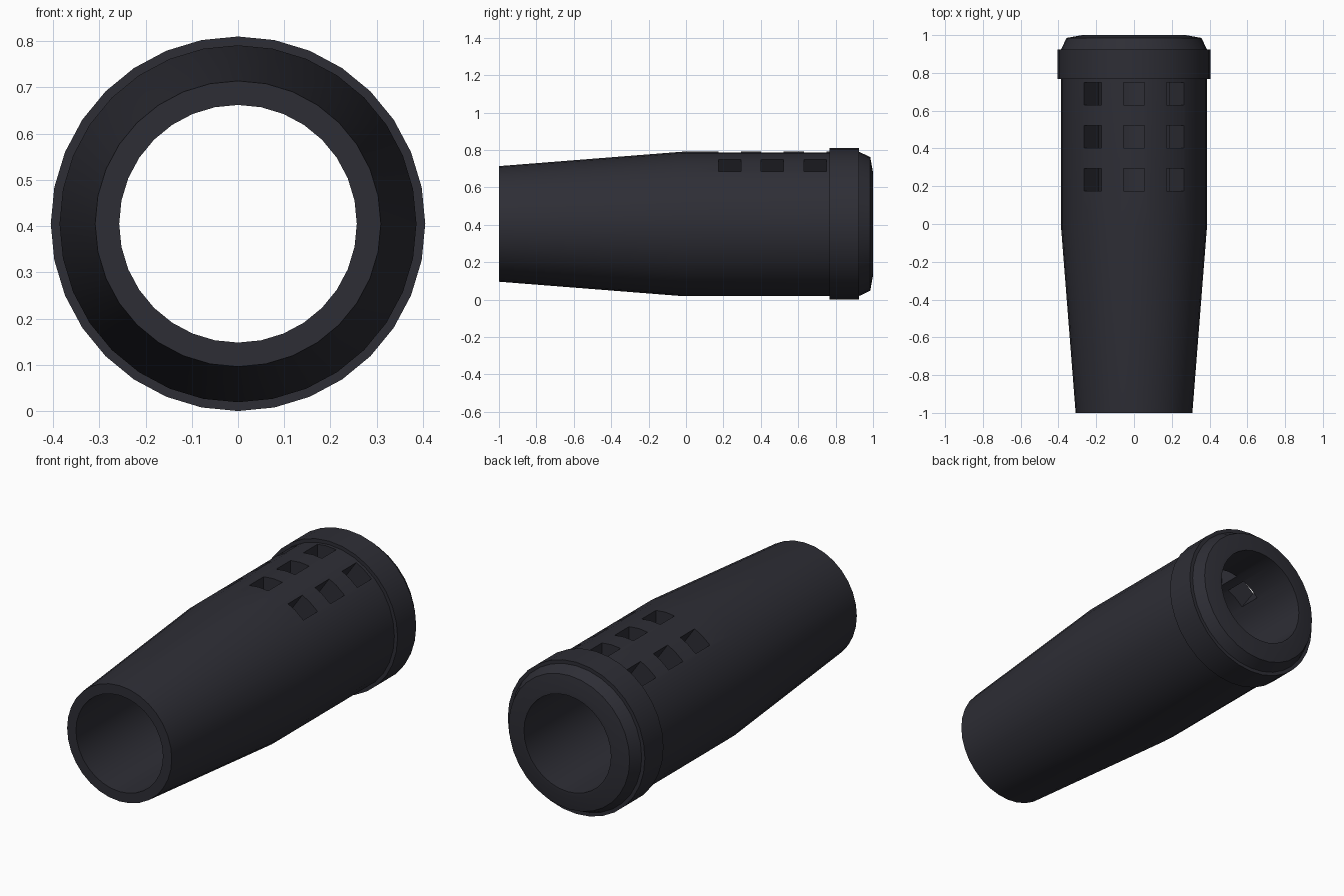
import bpy, bmesh, math
from mathutils import Matrix, Vector

if "Cube" in bpy.data.objects:
    bpy.data.objects.remove(bpy.data.objects["Cube"])

AXIS_Z = 0.405
SIDES = 32

charcoal = bpy.data.materials.new("charcoal")
charcoal.diffuse_color = (0.027, 0.027, 0.036, 1)
charcoal.use_nodes = True
charcoal.node_tree.nodes["Principled BSDF"].inputs["Base Color"].default_value = charcoal.diffuse_color


def finish(bm, name):
    bmesh.ops.recalc_face_normals(bm, faces=bm.faces[:])
    mesh = bpy.data.meshes.new(name)
    bm.to_mesh(mesh)
    bm.free()
    mesh.materials.append(charcoal)
    obj = bpy.data.objects.new(name, mesh)
    bpy.context.collection.objects.link(obj)
    return obj


def lathe(name, profile):
    """Revolve a closed (y, radius) outline around the lengthwise axis."""
    bm = bmesh.new()
    rings = []
    for i in range(SIDES):
        a = 2 * math.pi * i / SIDES
        rings.append([bm.verts.new((r * math.sin(a), y, AXIS_Z + r * math.cos(a)))
                      for y, r in profile])
    n = len(profile)
    for i in range(SIDES):
        p, q = rings[i], rings[(i + 1) % SIDES]
        for j in range(n):
            k = (j + 1) % n
            bm.faces.new((p[j], p[k], q[k], q[j]))
    return finish(bm, name)


def smooth(obj):
    bpy.ops.object.select_all(action='DESELECT')
    obj.select_set(True)
    bpy.context.view_layer.objects.active = obj
    bpy.ops.object.shade_smooth_by_angle(angle=math.radians(20))


# Hollow tapered body with a chamfered back rim
body = lathe("tube_body", [
    (-1.0, 0.257), (-1.0, 0.309), (-0.02, 0.386), (0.925, 0.386),
    (0.985, 0.357), (1.0, 0.275), (1.0, 0.257)])

# Raised band near the back end
collar = lathe("collar_band", [
    (0.768, 0.37), (0.768, 0.405), (0.925, 0.405), (0.925, 0.37)])

# Three rows of three vent holes fanned over the top
bm = bmesh.new()
for angle in (-35, 0, 35):
    for y in (0.235, 0.462, 0.69):
        m = (Matrix.Translation((0, y, AXIS_Z))
             @ Matrix.Rotation(math.radians(angle), 4, 'Y')
             @ Matrix.Translation((0, 0, 0.325))
             @ Matrix.Diagonal(Vector((0.11, 0.12, 0.25, 1))))
        bmesh.ops.create_cube(bm, size=1, matrix=m)
cutter = finish(bm, "vent_cutter")
cutter.hide_render = True

mod = body.modifiers.new("vents", 'BOOLEAN')
mod.operation = 'DIFFERENCE'
mod.solver = 'EXACT'
mod.object = cutter
bpy.context.view_layer.objects.active = body
bpy.ops.object.modifier_apply(modifier=mod.name)
bpy.data.objects.remove(cutter, do_unlink=True)

for part in (body, collar):
    smooth(part)
